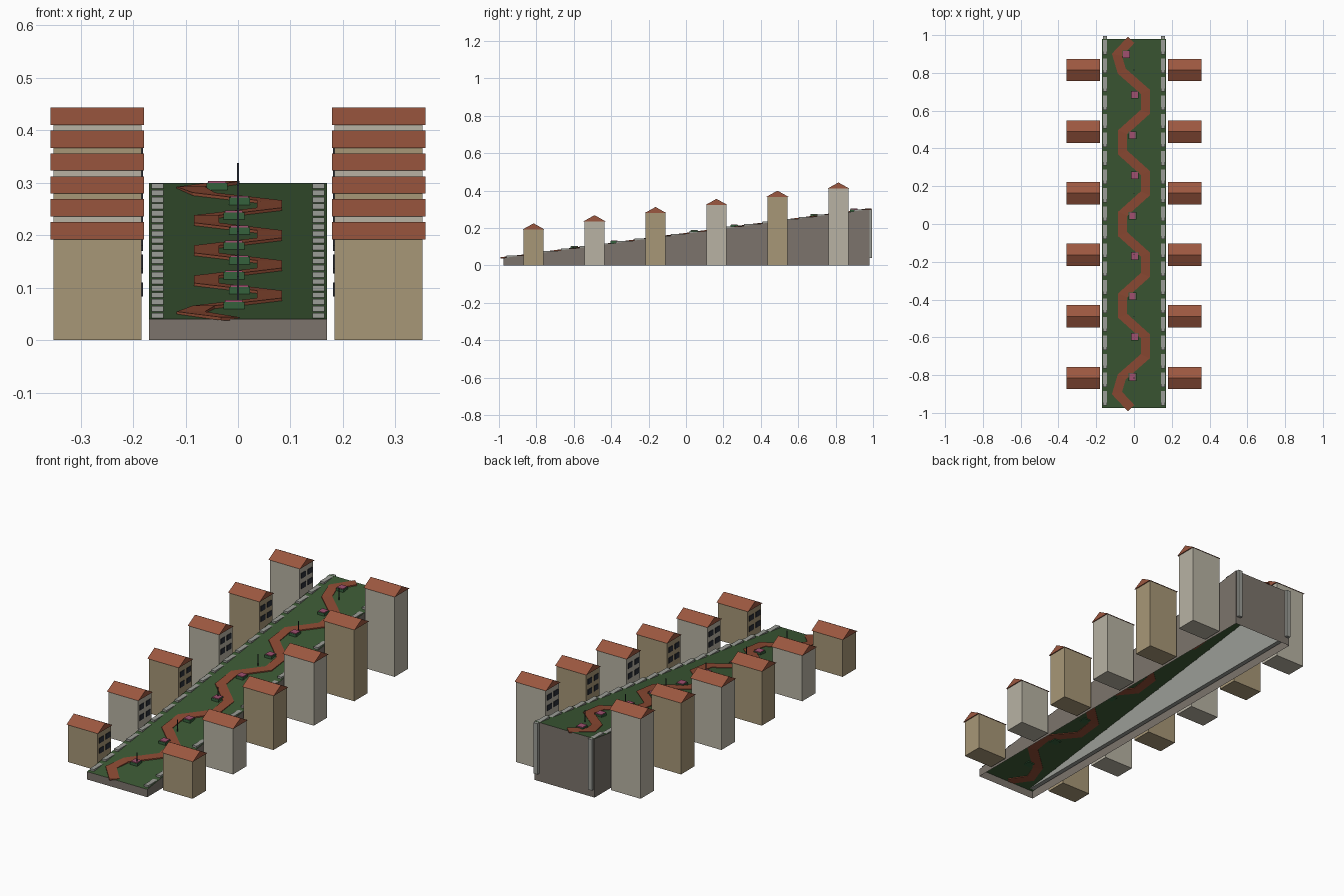
import bpy, bmesh
from mathutils import Vector

old = bpy.data.objects.get("Cube")
if old:
    bpy.data.objects.remove(old, do_unlink=True)


def material(name, r, g, b):
    m = bpy.data.materials.new(name)
    m.use_nodes = True
    m.diffuse_color = (r, g, b, 1)
    m.node_tree.nodes["Principled BSDF"].inputs["Base Color"].default_value = (r, g, b, 1)
    return m


GRASS = material("grass green", 0.045, 0.10, 0.035)
BRICK = material("brick road", 0.27, 0.07, 0.034)
ROOF = material("terracotta", 0.33, 0.095, 0.05)
TAN = material("tan plaster", 0.39, 0.31, 0.185)
PALE = material("pale plaster", 0.48, 0.45, 0.37)
STONE = material("brown stone", 0.20, 0.175, 0.15)
CONCRETE = material("grey concrete", 0.33, 0.34, 0.31)
DARK = material("dark glass", 0.025, 0.03, 0.04)
PINK = material("pink blossom", 0.35, 0.08, 0.16)
HEDGE = material("hedge green", 0.035, 0.12, 0.045)

FRONT, BACK, HALF = -0.975, 0.98, 0.17
LOW, HIGH = 0.04, 0.30


def slope(y):
    return LOW + (HIGH - LOW) * (y - FRONT) / (BACK - FRONT)


def make(name, bm, *mats):
    bmesh.ops.recalc_face_normals(bm, faces=bm.faces)
    me = bpy.data.meshes.new(name)
    bm.to_mesh(me)
    bm.free()
    for m in mats:
        me.materials.append(m)
    ob = bpy.data.objects.new(name, me)
    bpy.context.collection.objects.link(ob)
    return ob


def box(bm, x0, x1, y0, y1, z0, z1, tilt=False):
    """Axis-aligned box; with tilt its z values are heights above the hill."""
    verts = bmesh.ops.create_cube(bm, size=1)["verts"]
    for v in verts:
        v.co = ((x0 + x1) / 2 + v.co.x * (x1 - x0),
                (y0 + y1) / 2 + v.co.y * (y1 - y0),
                (z0 + z1) / 2 + v.co.z * (z1 - z0))
        if tilt:
            v.co.z += slope(v.co.y)


# Hill: hollow wedge, stone walls and a grass top, open below
bm = bmesh.new()
box(bm, -HALF, HALF, FRONT, BACK, 0, 1)
for v in bm.verts:
    if v.co.z > 0.5:
        v.co.z = slope(v.co.y)
bm.normal_update()
bottom = [f for f in bm.faces if f.normal.z < -0.9]
for f in bm.faces:
    f.material_index = 1 if f.normal.z > 0.9 else 0
bmesh.ops.delete(bm, geom=bottom, context="FACES_ONLY")
make("hill", bm, STONE, GRASS)

# Winding road: mitred ribbon following the slope
half_path = [(0.054, -0.06), (0.162, 0.06), (0.27, 0.06), (0.378, -0.06), (0.486, -0.06),
             (0.594, 0.06), (0.70, 0.06), (0.81, -0.065), (0.895, -0.09), (0.975, -0.015)]
path = [Vector((x, -y)) for y, x in reversed(half_path)] + [Vector((x, y)) for y, x in half_path]
bm = bmesh.new()
rings = []
for i, p in enumerate(path):
    a = (p - path[i - 1]).normalized() if i else (path[1] - p).normalized()
    b = (path[i + 1] - p).normalized() if i < len(path) - 1 else a
    t = (a + b).normalized()
    side = Vector((t.y, -t.x)) * 0.024 / max(t.dot(a), 0.6)
    ring = []
    for s, h in ((-1, -0.002), (1, -0.002), (1, 0.004), (-1, 0.004)):
        q = p + side * s
        ring.append(bm.verts.new((q.x, q.y, slope(p.y) + h)))
    rings.append(ring)
for r, s in zip(rings, rings[1:]):
    for k in range(4):
        bm.faces.new((r[k], r[(k + 1) % 4], s[(k + 1) % 4], s[k]))
bm.faces.new(rings[0])
bm.faces.new(rings[-1])
make("winding_road", bm, BRICK)

# Side stairs: flat-topped columns rising with the hill
STEPS = 20
pitch = (BACK - FRONT) / STEPS
for name, sign in (("left_stairs", 1), ("right_stairs", -1)):
    bm = bmesh.new()
    for i in range(STEPS):
        y = FRONT + pitch * (i + 1)
        xs = sorted((sign * 0.142, sign * 0.165))
        box(bm, *xs, y - pitch * 0.85, y + 0.015, LOW, slope(y - pitch * 0.3) + 0.003)
    make(name, bm, CONCRETE)

# Flower beds at the bends
beds = bmesh.new()
blossoms = bmesh.new()
for i in range(9):
    y = -0.81 + 0.2135 * i
    x = -0.04 if i == 8 else (0.003 if i % 2 else -0.008)
    z = slope(y)
    box(beds, x - 0.02, x + 0.02, y - 0.02, y + 0.02, z - 0.003, z + 0.011)
    box(blossoms, x - 0.017, x + 0.017, y - 0.018, y + 0.018, z + 0.011, z + 0.0145)
make("flower_beds", beds, HEDGE)
make("blossoms", blossoms, PINK)

# Houses and lamp posts along both sides
posts = bmesh.new()
for i in range(6):
    y = -0.815 + 0.326 * i
    rise = 0.0437 * i
    eave, ridge = 0.192 + rise, 0.225 + rise
    box(posts, -0.0018, 0.0018, y - 0.0018, y + 0.0018, slope(y), slope(y) + 0.06)
    for side, sign in (("left", 1), ("right", -1)):
        bm = bmesh.new()
        box(bm, *sorted((sign * 0.184, sign * 0.352)), y - 0.054, y + 0.054, 0, eave)
        make(f"{side}_house_{i + 1}", bm, PALE if i % 2 else TAN)

        # gabled roof, ridge running across the street
        bm = bmesh.new()
        ends = [[bm.verts.new((sign * x, y + dy, z)) for dy, z in
                 ((-0.059, eave), (0.059, eave), (0, ridge))] for x in (0.179, 0.357)]
        for e in ends:
            bm.faces.new(e)
        for k in range(3):
            n = (k + 1) % 3
            bm.faces.new((ends[0][k], ends[0][n], ends[1][n], ends[1][k]))
        make(f"{side}_roof_{i + 1}", bm, ROOF)

        # windows on the street side
        bm = bmesh.new()
        for dy in (-0.026, 0.026):
            for z in (0.0965 + rise, 0.1495 + rise):
                box(bm, *sorted((sign * 0.181, sign * 0.185)), y + dy - 0.017, y + dy + 0.017,
                    z - 0.0135, z + 0.0135)
        make(f"{side}_windows_{i + 1}", bm, DARK)
make("lamp_posts", posts, DARK)
